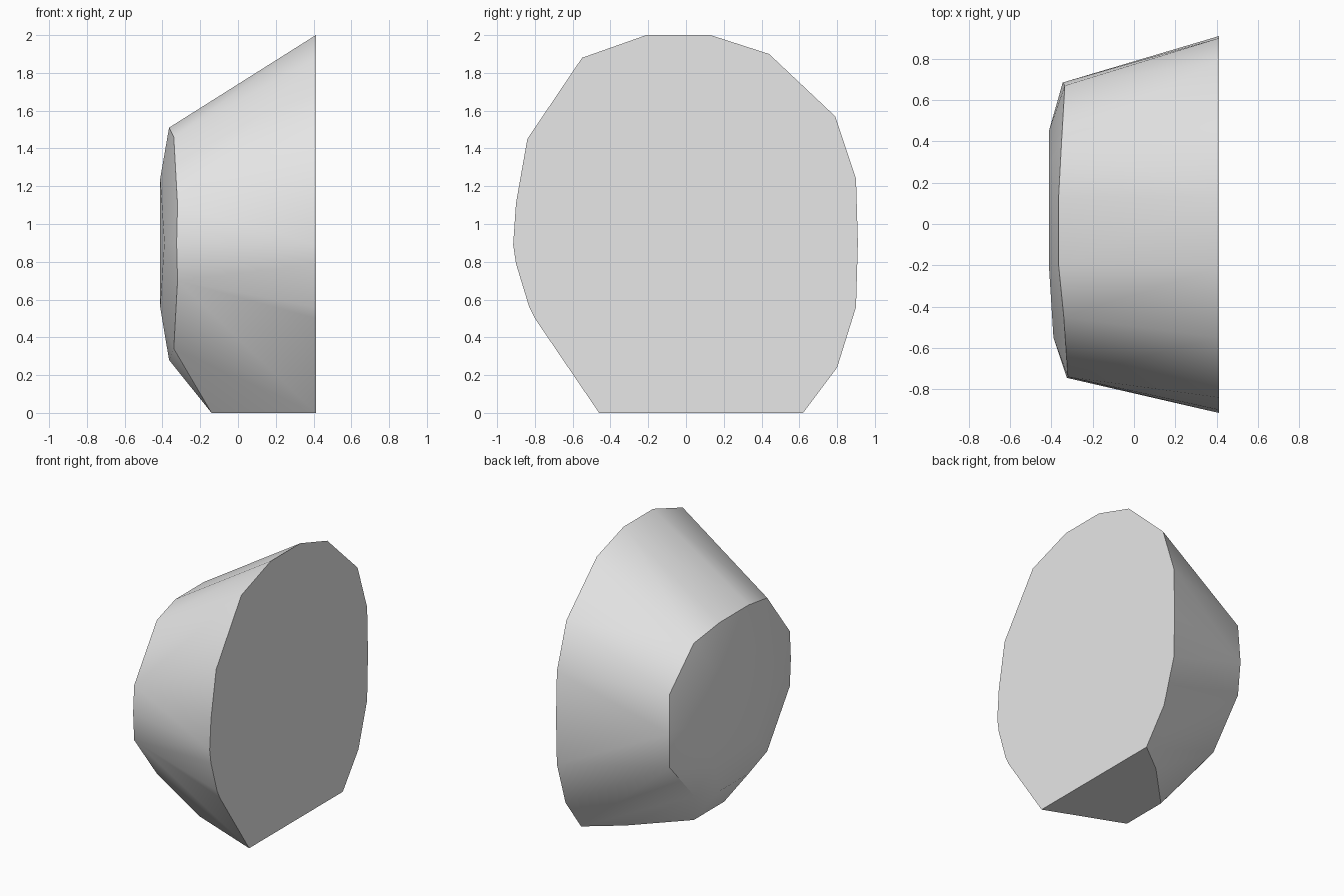
import bpy, bmesh, math

cube = bpy.data.objects.get("Cube")
if cube:
    bpy.data.objects.remove(cube, do_unlink=True)

grey = bpy.data.materials.new("plain_grey")
grey.use_nodes = True
colour = (0.8, 0.8, 0.8, 1)
grey.diffuse_color = colour
grey.node_tree.nodes["Principled BSDF"].inputs["Base Color"].default_value = colour

# Wide flat base outline, as (y, z)
base = [(-.21, 2), (.13, 2), (.44, 1.9), (.79, 1.57), (.9, 1.24), (.91, .9),
        (.9, .56), (.8, .24), (.62, 0), (-.46, 0), (-.8, .5), (-.83, .56),
        (-.9, .79), (-.915, .89), (-.9, 1.11), (-.84, 1.45), (-.55, 1.88)]
# Narrow rim, as (x, y, z)
rim = [(-.365, -.2, 1.51), (-.365, .13, 1.51), (-.35, .41, 1.46),
       (-.335, .67, 1.18), (-.345, .685, .9), (-.335, .67, .65),
       (-.35, .4, .34), (-.365, .13, .28), (-.365, -.2, .28),
       (-.34, -.45, .34), (-.32, -.74, .7), (-.325, -.745, .9),
       (-.32, -.74, 1.1), (-.34, -.45, 1.46)]
# Shallow crown on the narrow end
crown = [(-.412, y, z) for y in (-.2, .27) for z in (.56, 1.24)]
crown += [(-.412, .45, .9), (-.39, -.55, .9)]
# Flat underside corners
underside = [(.18, .44, 0), (-.14, .11, 0), (-.14, -.24, 0)]

# Wrap the sections in one faceted skin
bm = bmesh.new()
for p in [(.412, y, z) for y, z in base] + rim + crown + underside:
    bm.verts.new(p)
hull = bmesh.ops.convex_hull(bm, input=bm.verts[:])
spare = [v for v in bm.verts if not v.link_faces]
bmesh.ops.delete(bm, geom=spare, context='VERTS')
bmesh.ops.dissolve_limit(bm, angle_limit=math.radians(1),
                         verts=bm.verts[:], edges=bm.edges[:])
bmesh.ops.recalc_face_normals(bm, faces=bm.faces[:])

mesh = bpy.data.meshes.new("tapered_block")
bm.to_mesh(mesh)
bm.free()
mesh.materials.append(grey)
block = bpy.data.objects.new("tapered_block", mesh)
bpy.context.collection.objects.link(block)
bpy.context.view_layer.objects.active = block
block.select_set(True)
bpy.ops.object.shade_smooth_by_angle(angle=math.radians(30))
